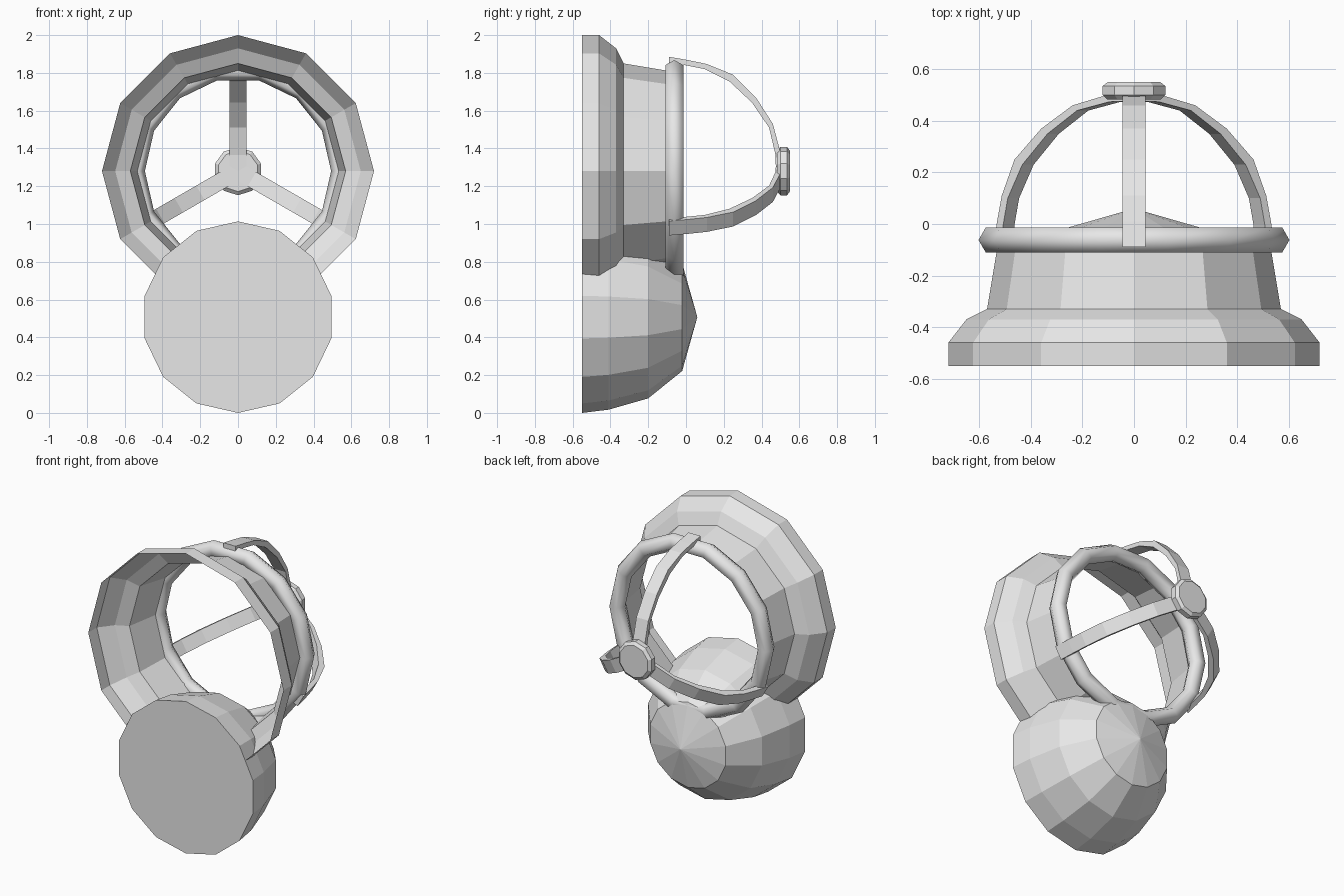
import bpy, bmesh, math

if "Cube" in bpy.data.objects:
    bpy.data.objects.remove(bpy.data.objects["Cube"])

grey = bpy.data.materials.new("light_grey")
grey.diffuse_color = (0.8, 0.8, 0.8, 1)
grey.use_nodes = True
grey.node_tree.nodes["Principled BSDF"].inputs["Base Color"].default_value = grey.diffuse_color


def finish(name, bm, smooth=False):
    bmesh.ops.remove_doubles(bm, verts=bm.verts, dist=1e-5)
    bmesh.ops.recalc_face_normals(bm, faces=bm.faces)
    me = bpy.data.meshes.new(name)
    bm.to_mesh(me)
    bm.free()
    me.materials.append(grey)
    for p in me.polygons:
        p.use_smooth = smooth
    ob = bpy.data.objects.new(name, me)
    bpy.context.collection.objects.link(ob)
    return ob


def lathe(name, profile, sides, cz, start=0.0, cap=False, closed=False, smooth=False):
    """Spin (y, radius) points around a y axis at height cz."""
    bm = bmesh.new()
    rings = []
    for y, r in profile:
        ring = []
        for i in range(sides):
            a = start + 2 * math.pi * i / sides
            ring.append(bm.verts.new((r * math.sin(a), y, cz + r * math.cos(a))))
        rings.append(ring)
    pairs = list(zip(rings, rings[1:]))
    if closed:
        pairs.append((rings[-1], rings[0]))
    for k, (a, b) in enumerate(pairs):
        tip = not closed and profile[k + 1][1] < 1e-4
        for i in range(sides):
            j = (i + 1) % sides
            if tip:
                bm.faces.new((a[i], a[j], b[i]))
            else:
                bm.faces.new((a[i], a[j], b[j], b[i]))
    if cap:
        bm.faces.new(rings[0])
        if profile[-1][1] > 1e-4:
            bm.faces.new(rings[-1])
    return finish(name, bm, smooth)


CZ = 1.28

# Open flared housing (single thin surface)
lathe("flared_housing", [(-.55, .72), (-.46, .72), (-.37, .65), (-.33, .57), (-.06, .525)], 12, CZ)

# Six-sided rim ring at the back of the housing
rim = [(-.062 + .055 * math.sin(k * math.pi / 3), .548 + .055 * math.cos(k * math.pi / 3)) for k in range(6)]
lathe("rim_ring", rim, 14, CZ, start=math.pi / 2, closed=True, smooth=True)

# Lower dome with flat front and pointed back
lathe("lower_dome", [(-.55, .507), (-.41, .49), (-.20, .43), (-.02, .285), (.06, 0)], 14, .507, cap=True)

# Hub where the struts meet
lathe("hub", [(.482, .108), (.50, .128), (.535, .128), (.55, .108)], 10, CZ, cap=True)

# Three curved struts: (y, outer radius, y, inner radius)
sections = [(-.09, .605, -.09, .57), (.01, .588, .0, .56), (.11, .567, .10, .54), (.25, .51, .23, .475),
            (.37, .39, .35, .362), (.46, .25, .44, .23), (.497, .11, .474, .085), (.505, 0, .476, 0)]
W = .044
for n in range(3):
    a = n * 2 * math.pi / 3
    s, c = math.sin(a), math.cos(a)
    bm = bmesh.new()
    rings = []
    for yo, ro, yi, ri in sections:
        corners = ((-W, yo, ro), (W, yo, ro), (W, yi, ri), (-W, yi, ri))
        rings.append([bm.verts.new((t * c + r * s, y, CZ - t * s + r * c)) for t, y, r in corners])
    for p, q in zip(rings, rings[1:]):
        for i in range(4):
            j = (i + 1) % 4
            bm.faces.new((p[i], p[j], q[j], q[i]))
    bm.faces.new(rings[0])
    bm.faces.new(rings[-1])
    finish("strut_%d" % (n + 1), bm)
